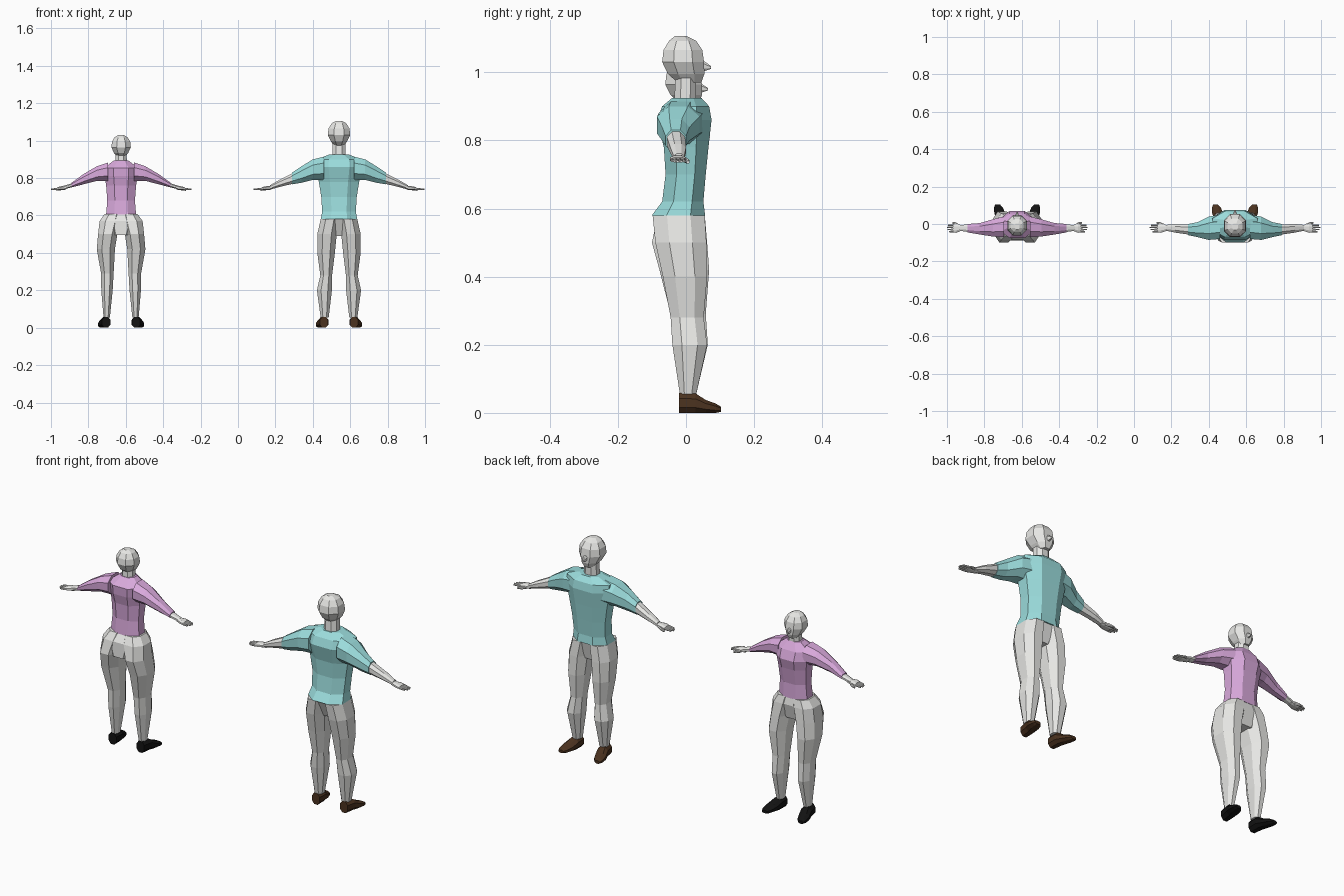
import bpy
import bmesh

default_cube = bpy.data.objects.get("Cube")
if default_cube:
    bpy.data.objects.remove(default_cube, do_unlink=True)


def make_material(name, red, green, blue):
    material = bpy.data.materials.new(name)
    material.use_nodes = True
    colour = (red, green, blue, 1)
    material.diffuse_color = colour
    material.node_tree.nodes["Principled BSDF"].inputs["Base Color"].default_value = colour
    return material


PALE_GREY = make_material("pale grey", .8, .8, .78)
TEAL = make_material("teal cloth", .33, .72, .72)
PINK = make_material("pink cloth", .7, .4, .72)
BROWN = make_material("brown leather", .07, .032, .014)
BLACK = make_material("black leather", .006, .006, .006)

# Chamfered box outline shared by every cross-section
OUTLINE = [(1, -.45), (1, .45), (.45, 1), (-.45, 1),
           (-1, .45), (-1, -.45), (-.45, -1), (.45, -1)]


def loft(name, material, axis, rings, centre_x, side=1):
    """Skin rings of (position, low_a, high_a, low_b, high_b) along an axis."""
    bm = bmesh.new()
    loops = []
    for position, low_a, high_a, low_b, high_b in rings:
        loop = []
        for u, v in OUTLINE:
            a = (low_a + high_a) / 2 + u * (high_a - low_a) / 2
            b = (low_b + high_b) / 2 + v * (high_b - low_b) / 2
            x, y, z = {"x": (position, a, b), "y": (a, position, b), "z": (a, b, position)}[axis]
            loop.append(bm.verts.new((centre_x + side * x, y, z)))
        loops.append(loop)
    count = len(OUTLINE)
    for lower, upper in zip(loops, loops[1:]):
        for i in range(count):
            j = (i + 1) % count
            bm.faces.new((lower[i], lower[j], upper[j], upper[i]))
    bm.faces.new(loops[0])
    bm.faces.new(loops[-1])
    bmesh.ops.recalc_face_normals(bm, faces=bm.faces)
    mesh = bpy.data.meshes.new(name)
    bm.to_mesh(mesh)
    bm.free()
    mesh.materials.append(material)
    obj = bpy.data.objects.new(name, mesh)
    bpy.context.collection.objects.link(obj)
    return obj


def upright(rows):
    """Expand symmetric (height, half_width, back, front) rows to full rings."""
    return [(z, -half, half, back, front) for z, half, back, front in rows]


def build_head(prefix, centre_x, base, scale):
    skull = [(0, .024, -.025, .045), (.025, .043, -.053, .054),
             (.06, .06, -.07, .053), (.095, .056, -.066, .048),
             (.122, .04, -.05, .03), (.136, .016, -.033, .003)]
    rows = [(base + z * scale, w * scale, b * scale, f * scale) for z, w, b, f in skull]
    loft(prefix + "head", PALE_GREY, "z", upright(rows), centre_x)
    neck = [(base - .055, .036 * scale, -.035, .03), (base + .02, .034 * scale, -.03, .03)]
    loft(prefix + "neck", PALE_GREY, "z", upright(neck), centre_x)
    nose = [(y * scale, -w * scale, w * scale, base + low * scale, base + high * scale)
            for y, w, low, high in [(.045, .013, .03, .068), (.074, .004, .04, .048)]]
    loft(prefix + "nose", PALE_GREY, "y", nose, centre_x)


def build_hand(prefix, centre_x, side, wrist, scale):
    palm = [(wrist - .01, -.035, -.006, .738, .758),
            (wrist + .025 * scale, -.047, .0, .736, .756),
            (wrist + .045 * scale, -.046, .0, .735, .75)]
    loft(prefix + "palm", PALE_GREY, "x", palm, centre_x, side)
    for i, reach in enumerate((.072, .083, .086, .08)):
        y = -.046 + i * .0115
        finger = [(wrist + .04 * scale, y, y + .01, .737, .749),
                  (wrist + reach * scale, y + .002, y + .008, .736, .743)]
        loft(prefix + "finger_" + str(i), PALE_GREY, "x", finger, centre_x, side)
    thumb = [(wrist + .008, -.015, .0, .737, .752),
             (wrist + .03 * scale, -.004, .01, .733, .746),
             (wrist + .05 * scale, .002, .011, .732, .74)]
    loft(prefix + "thumb", PALE_GREY, "x", thumb, centre_x, side)


def build_figure(prefix, centre_x, shirt, leather, body):
    build_head(prefix, centre_x, body["chin"], body["head_scale"])
    loft(prefix + "shirt", shirt, "z", upright(body["torso"]), centre_x)
    loft(prefix + "pelvis", PALE_GREY, "z", upright(body["pelvis"]), centre_x)
    shoe = [(-.02, .058, .102, 0, .058), (.028, .056, .112, 0, .057),
            (.058, .064, .122, 0, .038), (.088, .076, .123, 0, .027),
            (.103, .09, .118, .003, .018)]
    for label, side in (("left_", 1), ("right_", -1)):
        part = prefix + label
        loft(part + "leg", PALE_GREY, "z", body["leg"], centre_x, side)
        loft(part + "shoe", leather, "y", shoe, centre_x, side)
        loft(part + "sleeve", shirt, "x", body["sleeve"], centre_x, side)
        loft(part + "forearm", PALE_GREY, "x", body["forearm"], centre_x, side)
        build_hand(part, centre_x, side, body["wrist"], body["hand_scale"])


# Taller figure
tall = {
    "chin": .97, "head_scale": 1, "wrist": .37, "hand_scale": 1,
    "torso": [(.58, .098, -.1, .056), (.62, .09, -.07, .051), (.7, .095, -.06, .058),
              (.78, .108, -.065, .066), (.86, .125, -.085, .075),
              (.9, .12, -.07, .068), (.925, .055, -.04, .045)],
    "pelvis": [(.49, .035, -.05, .03), (.58, .09, -.09, .05)],
    "leg": [(.055, .055, .098, -.018, .03), (.2, .038, .118, -.04, .062),
            (.28, .037, .1, -.045, .052), (.4, .022, .116, -.068, .062),
            (.5, .012, .116, -.09, .06), (.58, .0, .098, -.098, .055)],
    "sleeve": [(.08, -.08, .05, .79, .915), (.14, -.085, .04, .79, .9),
               (.2, -.07, .01, .775, .863), (.25, -.06, .0, .767, .83)],
    "forearm": [(.245, -.057, -.003, .77, .828), (.32, -.046, .0, .752, .79),
                (.37, -.036, -.005, .738, .761)],
}
build_figure("tall_", .54, TEAL, BROWN, tall)

# Shorter figure with wider hips
short = {
    "chin": .912, "head_scale": .87, "wrist": .305, "hand_scale": .82,
    "torso": [(.605, .08, -.062, .047), (.68, .074, -.055, .045), (.76, .08, -.06, .058),
              (.81, .088, -.072, .07), (.855, .09, -.075, .055), (.893, .04, -.035, .03)],
    "pelvis": [(.495, .06, -.088, .035), (.57, .1, -.085, .053), (.607, .07, -.06, .045)],
    "leg": [(.055, .06, .094, -.018, .03), (.2, .045, .106, -.04, .064),
            (.29, .04, .107, -.045, .058), (.42, .033, .13, -.078, .068),
            (.5, .02, .123, -.1, .062), (.57, .0, .115, -.085, .056),
            (.608, .0, .088, -.063, .047)],
    "sleeve": [(.07, -.07, .04, .785, .883), (.13, -.067, .025, .785, .863),
               (.2, -.056, .005, .767, .822), (.265, -.045, .0, .75, .775)],
    "forearm": [(.26, -.043, -.002, .752, .773), (.31, -.036, -.006, .738, .758)],
}
build_figure("short_", -.625, PINK, BLACK, short)
